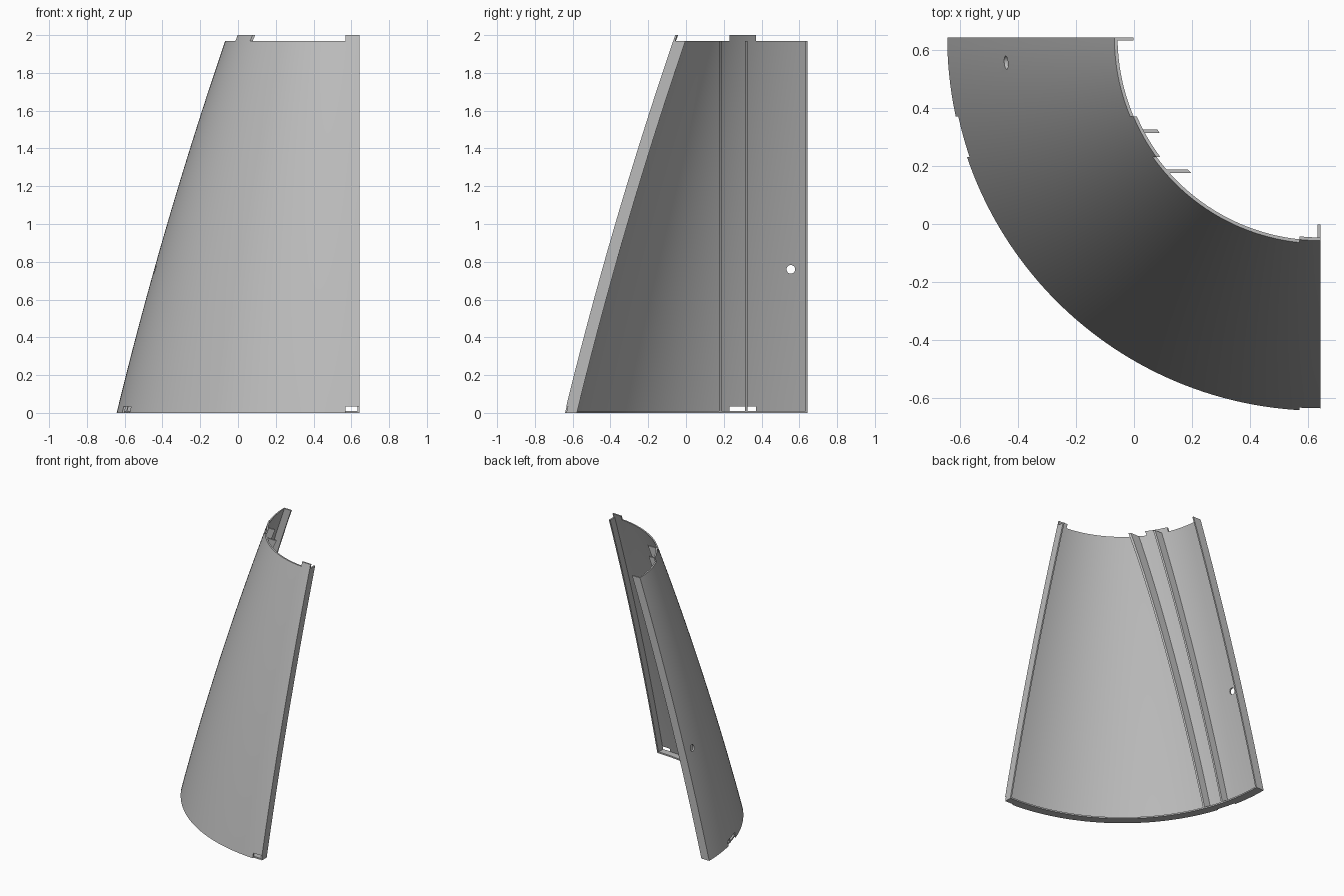
import bpy, bmesh, math

cube = bpy.data.objects.get("Cube")
if cube:
    bpy.data.objects.remove(cube)

C = 0.6425        # axis of the curved shell, in x and y
SKIN = 0.011      # shell thickness
DEPTH = 0.065     # reach of flanges and ribs inward
BODY = 1.97       # height without the tabs
STEPS = 24

grey = bpy.data.materials.new("plain grey")
grey.use_nodes = True
grey.diffuse_color = (0.5, 0.5, 0.5, 1)
grey.node_tree.nodes["Principled BSDF"].inputs["Base Color"].default_value = (0.5, 0.5, 0.5, 1)


def radius(z):
    """Gently bowed taper."""
    return 2 * C - 0.2426 * z - 0.025 * z * z


def loft(name, sections):
    """Solid skinned through four-cornered sections, capped at both ends."""
    bm = bmesh.new()
    rows = [[bm.verts.new(p) for p in s] for s in sections]
    for a, b in zip(rows, rows[1:]):
        for i in range(4):
            j = (i + 1) % 4
            bm.faces.new((a[i], a[j], b[j], b[i]))
    bm.faces.new(rows[0])
    bm.faces.new(rows[-1])
    return finish(name, bm)


def finish(name, bm):
    bmesh.ops.recalc_face_normals(bm, faces=bm.faces)
    mesh = bpy.data.meshes.new(name)
    bm.to_mesh(mesh)
    bm.free()
    obj = bpy.data.objects.new(name, mesh)
    mesh.materials.append(grey)
    bpy.context.collection.objects.link(obj)
    return obj


def select(obj):
    bpy.ops.object.select_all(action='DESELECT')
    obj.select_set(True)
    bpy.context.view_layer.objects.active = obj


def cut(obj, cutter):
    mod = obj.modifiers.new("cut", 'BOOLEAN')
    mod.operation = 'DIFFERENCE'
    mod.solver = 'EXACT'
    mod.object = cutter
    select(obj)
    bpy.ops.object.modifier_apply(modifier=mod.name)
    bpy.data.objects.remove(cutter)


def box(x0, x1, y0, y1, z0, z1):
    return loft("cutter", [[(x0, y0, z), (x1, y0, z), (x1, y1, z), (x0, y1, z)]
                           for z in (z0, z1)])


def polar(r, a, z):
    return (C - r * math.cos(a), C - r * math.sin(a), z)


def make_shell():
    """Quarter-turn tapered skin."""
    bm = bmesh.new()
    n = 64
    heights = [2 * i / STEPS for i in range(STEPS + 1)]
    grid = [[[bm.verts.new(polar(radius(z) - off, math.pi / 2 * k / n, z))
              for k in range(n + 1)] for z in heights] for off in (0, SKIN)]
    for layer in grid:
        for lo, hi in zip(layer, layer[1:]):
            for k in range(n):
                bm.faces.new((lo[k], lo[k + 1], hi[k + 1], hi[k]))
    outer, inner = grid
    for row in (0, -1):
        for k in range(n):
            bm.faces.new((outer[row][k], outer[row][k + 1], inner[row][k + 1], inner[row][k]))
    for k in (0, -1):
        for i in range(STEPS):
            bm.faces.new((outer[i][k], outer[i + 1][k], inner[i + 1][k], inner[i][k]))
    return finish("shell", bm)


def blade(name, v0, v1, swap=False):
    """Flat plate between two parallel planes, following the shell's inside."""
    def across(r, v):
        return C - math.sqrt(r * r - (C - v) ** 2)
    sections = []
    for i in range(STEPS + 1):
        z = BODY * i / STEPS
        outer, inner = radius(z) - SKIN * 0.8, radius(z) - DEPTH
        pts = [(across(outer, v0), v0), (across(inner, v0), v0),
               (across(inner, v1), v1), (across(outer, v1), v1)]
        sections.append([(v, u, z) if swap else (u, v, z) for u, v in pts])
    return loft(name, sections)


# Shell, trimmed at the top to leave two tabs, with matching slots at the foot
shell = make_shell()
cut(shell, box(-1, 0.9, 0.37, 0.9, BODY, 2.1))
cut(shell, box(-1, 0.57, -1, 0.23, BODY, 2.1))
cut(shell, box(-0.9, -0.3, 0.23, 0.37, -0.1, 0.035))
cut(shell, box(0.57, 0.9, -0.9, -0.3, -0.1, 0.035))

# Round hole near the back edge
bm = bmesh.new()
bmesh.ops.create_cone(bm, cap_ends=True, segments=24, radius1=0.023, radius2=0.023, depth=0.6)
drill = finish("cutter", bm)
drill.rotation_euler.y = math.pi / 2
drill.location = (-0.45, 0.555, 0.76)
bpy.context.view_layer.update()
cut(shell, drill)

# Edge flanges and the two inner ribs
parts = [
    shell,
    blade("back_flange", C - 0.011, C),
    blade("left_flange", C - 0.011, C, swap=True),
    blade("front_rib", 0.175, 0.187),
    blade("back_rib", 0.313, 0.325),
]

# Thin curved floor strip
floor = []
for k in range(65):
    a = math.pi / 2 * k / 64
    ro, ri = 2 * C - SKIN, 2 * C - DEPTH
    floor.append([polar(ro, a, 0), polar(ri, a, 0), polar(ri, a, 0.011), polar(ro, a, 0.011)])
parts.append(loft("floor_strip", floor))

for part in parts:
    select(part)
    bpy.ops.object.shade_smooth_by_angle(angle=math.radians(30))
